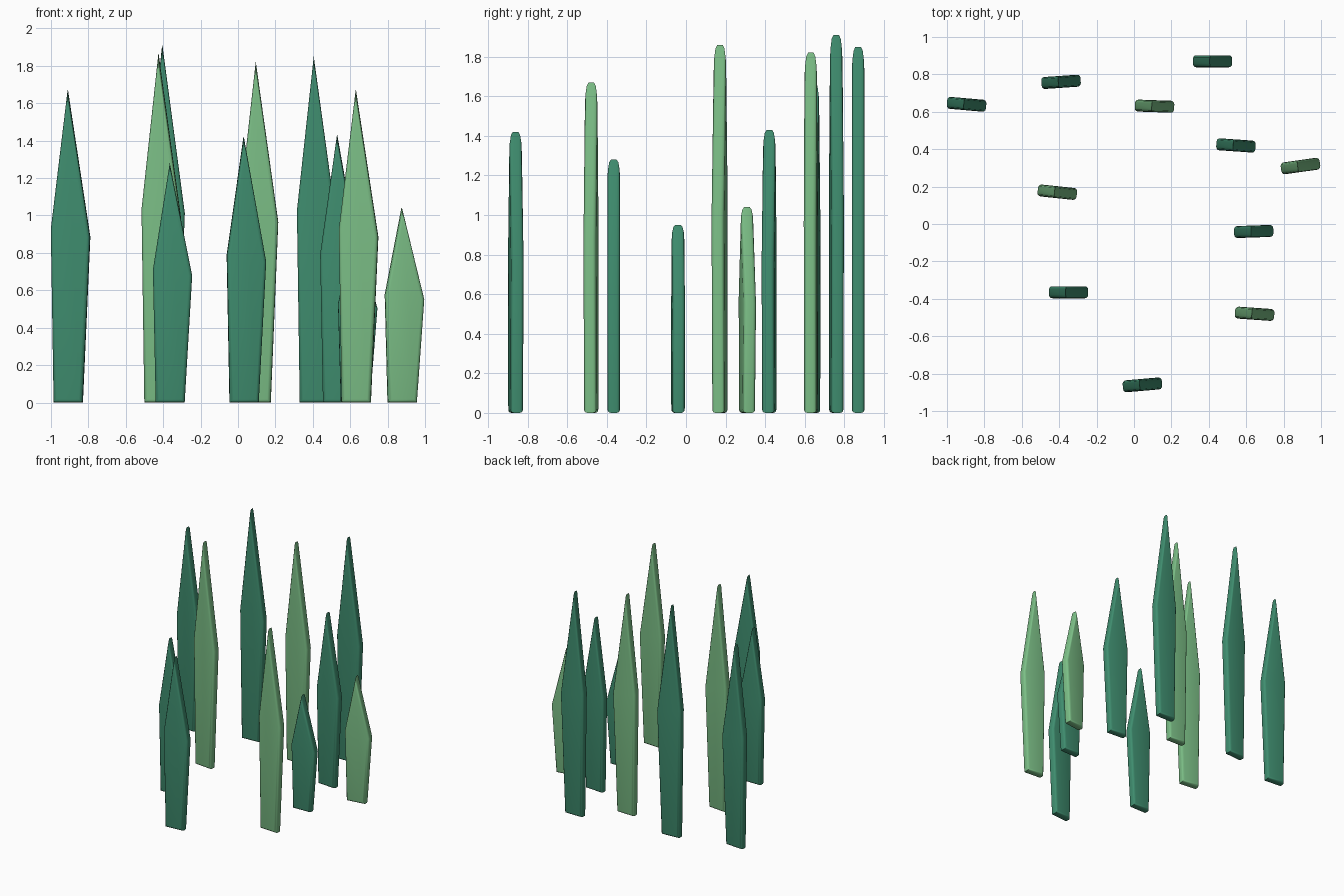
import bpy, bmesh
from math import radians

cube = bpy.data.objects.get("Cube")
if cube:
    bpy.data.objects.remove(cube, do_unlink=True)


def make_material(name, rgb):
    mat = bpy.data.materials.new(name)
    mat.use_nodes = True
    mat.diffuse_color = (*rgb, 1)
    mat.node_tree.nodes["Principled BSDF"].inputs["Base Color"].default_value = (*rgb, 1)
    return mat


DARK = make_material("deep green", (0.05, 0.27, 0.16))
LIGHT = make_material("fresh green", (0.20, 0.52, 0.24))
THICK = 0.064


def grass_blade(name, x, y, height, angle, mat):
    """Pointed flat blade with softly rounded front and back rims."""
    outline = [(-0.09, 0), (0.065, 0), (0.105, 0.53 * height),
               (-0.015, height), (-0.105, 0.555 * height)]
    bm = bmesh.new()
    front = bm.faces.new([bm.verts.new((px, -THICK / 2, pz)) for px, pz in outline])
    extruded = bmesh.ops.extrude_face_region(bm, geom=[front], use_keep_orig=True)
    moved = [v for v in extruded["geom"] if isinstance(v, bmesh.types.BMVert)]
    bmesh.ops.translate(bm, verts=moved, vec=(0, THICK, 0))
    bmesh.ops.recalc_face_normals(bm, faces=bm.faces)

    # Round only the rims, keeping the tip crisp in outline
    rims = [e for e in bm.edges if abs(e.verts[0].co.y - e.verts[1].co.y) < 0.001]
    bmesh.ops.bevel(bm, geom=rims, offset=0.018, segments=3, profile=0.5,
                    affect='EDGES', clamp_overlap=False)
    mesh = bpy.data.meshes.new(name)
    bm.to_mesh(mesh)
    bm.free()
    mesh.materials.append(mat)

    blade = bpy.data.objects.new(name, mesh)
    blade.location = (x, y, 0)
    blade.rotation_euler.z = radians(angle)
    bpy.context.collection.objects.link(blade)
    bpy.ops.object.select_all(action='DESELECT')
    blade.select_set(True)
    bpy.context.view_layer.objects.active = blade
    bpy.ops.object.shade_smooth_by_angle(angle=radians(40))


# Position, height, turn and colour of each blade
BLADES = [
    (-0.895, 0.64, 1.67, -5, DARK),
    (-0.39, 0.76, 1.91, 4, DARK),
    (0.42, 0.87, 1.85, 0, DARK),
    (0.11, 0.63, 1.82, -2, LIGHT),
    (0.545, 0.42, 1.43, -4, DARK),
    (0.89, 0.31, 1.04, 8, LIGHT),
    (-0.41, 0.17, 1.86, -6, LIGHT),
    (0.64, -0.04, 0.95, 2, DARK),
    (-0.35, -0.365, 1.28, 0, DARK),
    (0.645, -0.48, 1.67, -4, LIGHT),
    (0.045, -0.86, 1.42, 5, DARK),
]
for number, spec in enumerate(BLADES, 1):
    grass_blade(f"grass_blade_{number}", *spec)
